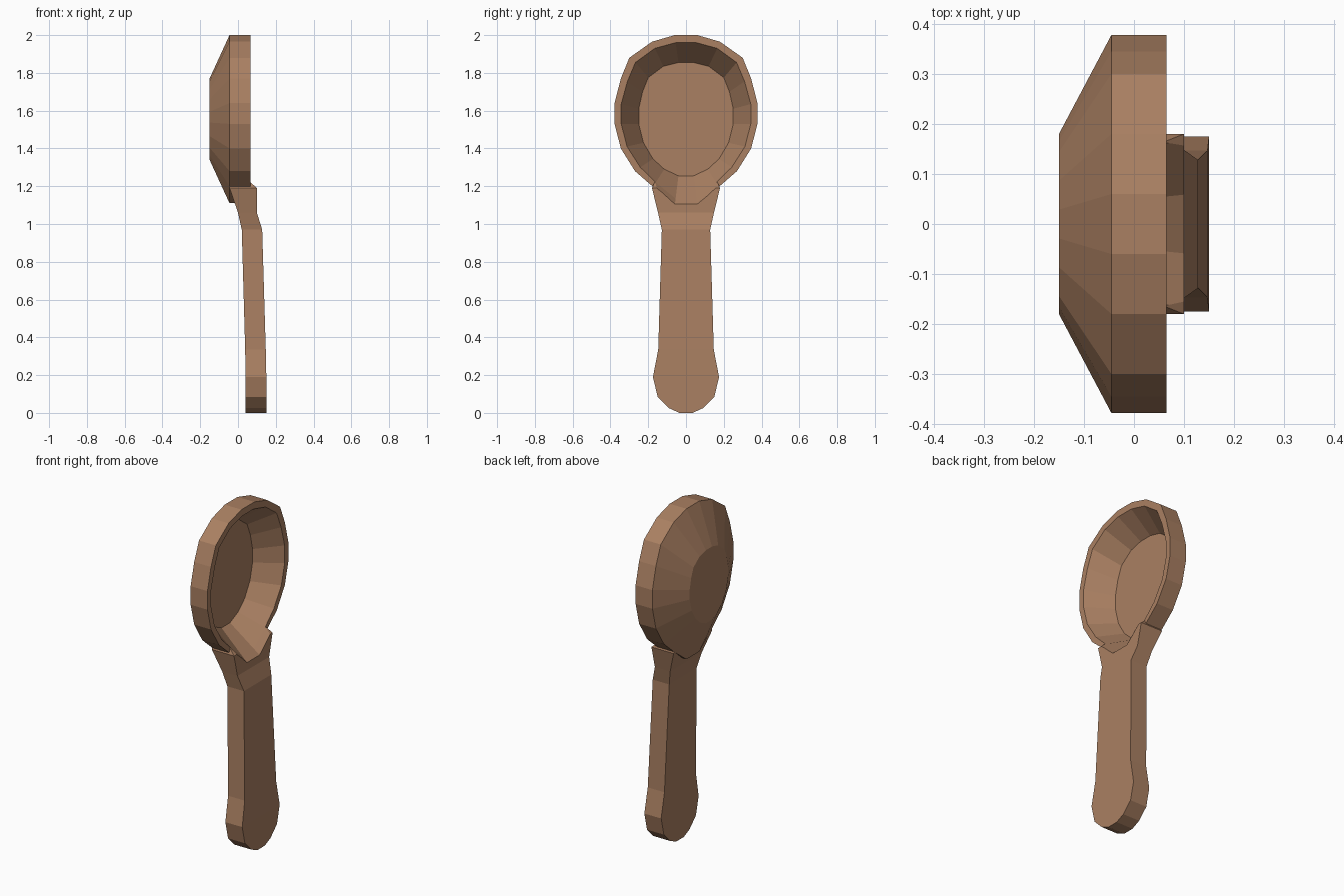
import bpy, bmesh

if "Cube" in bpy.data.objects:
    bpy.data.objects.remove(bpy.data.objects["Cube"])

wood = bpy.data.materials.new("warm brown wood")
wood.diffuse_color = (0.40, 0.215, 0.122, 1)
wood.use_nodes = True
wood.node_tree.nodes["Principled BSDF"].inputs["Base Color"].default_value = wood.diffuse_color


def loft(name, rings):
    """Closed solid through rings of equal point count."""
    bm = bmesh.new()
    loops = [[bm.verts.new(p) for p in ring] for ring in rings]
    n = len(loops[0])
    for a, b in zip(loops, loops[1:]):
        for i in range(n):
            j = (i + 1) % n
            bm.faces.new((a[i], a[j], b[j], b[i]))
    bm.faces.new(loops[0])
    bm.faces.new(loops[-1])
    bmesh.ops.recalc_face_normals(bm, faces=bm.faces)
    mesh = bpy.data.meshes.new(name)
    bm.to_mesh(mesh)
    bm.free()
    mesh.materials.append(wood)
    ob = bpy.data.objects.new(name, mesh)
    bpy.context.collection.objects.link(ob)
    return ob


def ring(half, x):
    """Mirror a half outline of (y, z) and place it at depth x."""
    return [(x, y, z) for y, z in half] + [(x, -y, z) for y, z in reversed(half)]


def boolean(ob, other, op):
    mod = ob.modifiers.new(op, 'BOOLEAN')
    mod.operation, mod.object, mod.solver = op, other, 'EXACT'
    bpy.context.view_layer.objects.active = ob
    bpy.ops.object.modifier_apply(modifier=mod.name)
    bpy.data.objects.remove(other)


# half outlines of the bowl (y, z), top to bottom
outer = [(.06, 2.0), (.18, 1.965), (.30, 1.88), (.345, 1.77), (.378, 1.64),
         (.378, 1.53), (.345, 1.40), (.27, 1.28), (.178, 1.20), (.06, 1.11)]
inner = [(.055, 1.96), (.165, 1.93), (.268, 1.855), (.31, 1.755), (.343, 1.635),
         (.343, 1.53), (.312, 1.41), (.242, 1.30), (.16, 1.22), (.055, 1.134)]
floor = [(.04, 1.855), (.12, 1.835), (.20, 1.775), (.23, 1.70), (.25, 1.61),
         (.25, 1.53), (.225, 1.43), (.175, 1.345), (.115, 1.29), (.04, 1.255)]
back = [(y * .72, 1.555 + (z - 1.555) * .72) for y, z in floor]

# bowl body
bowl = loft("spoon", [ring(back, -.15), ring(outer, -.045), ring(outer, .065)])

# handle: stations of (z, half width, back x, front x)
stations = [(0, .035, .04, .15), (.025, .09, .04, .15), (.085, .15, .04, .15),
            (.19, .175, .04, .15), (.335, .147, .038, .147), (.97, .128, .02, .128),
            (1.06, .148, 0, .10), (1.19, .18, -.045, .10), (1.225, .165, -.045, .062)]
handle = loft("handle", [[(b, -w, z), (f, -w, z), (f, w, z), (b, w, z)]
                         for z, w, b, f in stations])

# hollow, continued past the rim so it also opens into the neck
t = 1.45
wide = [(a[0] + (b[0] - a[0]) * t, a[1] + (b[1] - a[1]) * t) for a, b in zip(floor, inner)]
hollow = loft("hollow_cutter", [ring(floor, -.08), ring(inner, .065), ring(wide, .13)])
hollow.hide_render = True

boolean(bowl, handle, 'UNION')
boolean(bowl, hollow, 'DIFFERENCE')
